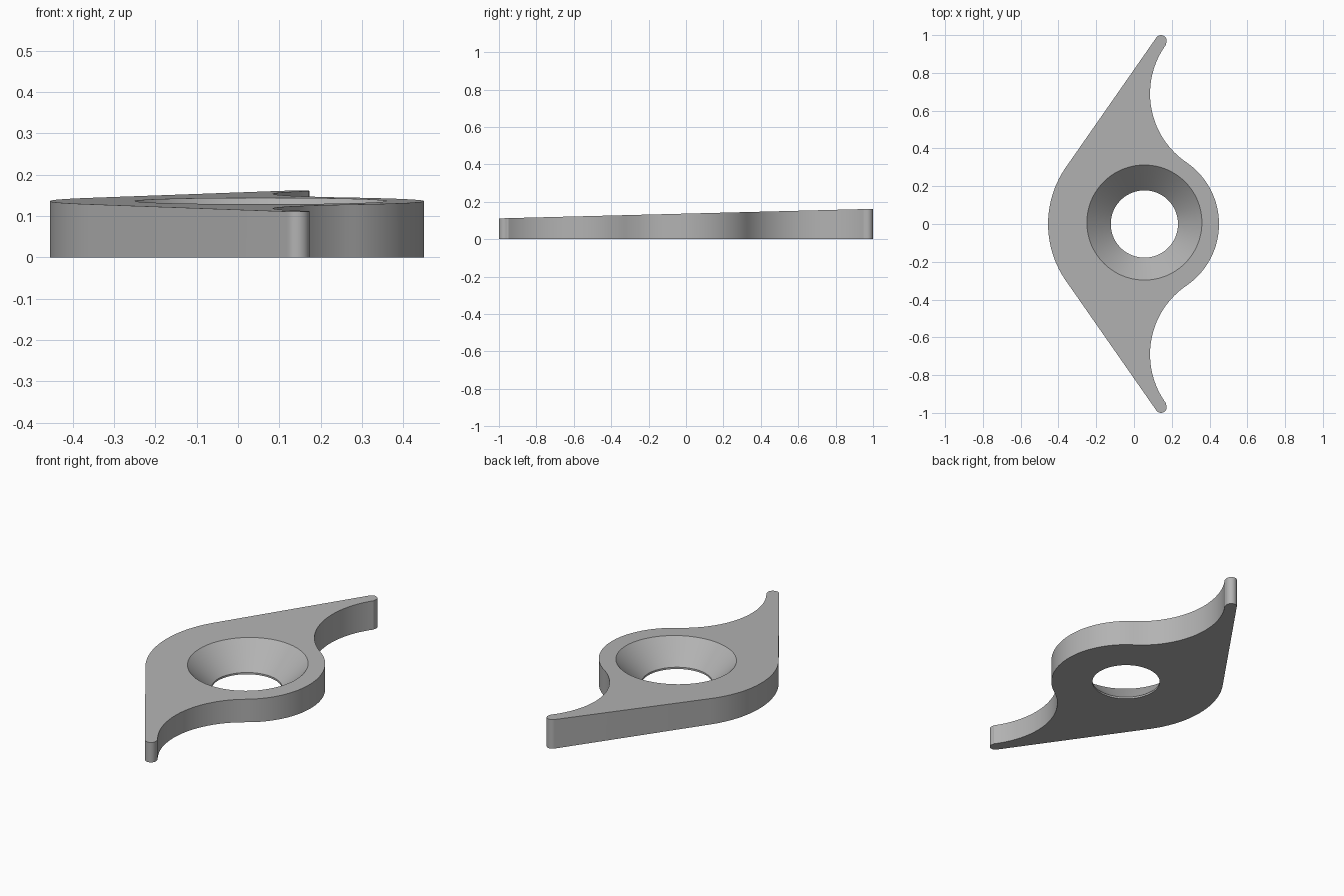
import bpy
import bmesh
from math import sin, cos, atan2, pi, radians

cube = bpy.data.objects.get("Cube")
if cube:
    bpy.data.objects.remove(cube, do_unlink=True)

# Key dimensions
HOLE_X = 0.055
HOLE_R = 0.178
LIP = 0.01
MID_H = 0.1365
SLOPE = 0.0255
SEGMENTS = 96


def top_z(y):
    return MID_H + SLOPE * y


def arc(cx, cy, r, a0, a1, n):
    """Points along an arc, both ends included."""
    angles = [a0 + (a1 - a0) * i / n for i in range(n + 1)]
    return [(cx + r * cos(a), cy + r * sin(a)) for a in angles]


# Outline of the back half: round nose, concave notch, horn tip, broad side
notch = (0.525, 0.69)
tip = (0.143, 0.97)
a_nose = atan2(notch[1], notch[0] - HOLE_X)
a_tip = atan2(tip[1] - notch[1], tip[0] - notch[0])
a_line = radians(145.1)
half = arc(HOLE_X, 0, 0.395, 0, a_nose, 20)
half += arc(*notch, 0.44, a_nose + pi, a_tip, 32)[1:]
half += arc(*tip, 0.03, a_tip - pi, a_line, 16)[1:]
half += arc(0.07, 0, 0.525, a_line, pi, 14)
outline = half + [(x, -y) for x, y in half[-2:0:-1]]

bm = bmesh.new()


def loop(points):
    """Closed ring of vertices and its edges."""
    verts = [bm.verts.new(p) for p in points]
    edges = [bm.edges.new((v, verts[i - 1])) for i, v in enumerate(verts)]
    return verts, edges


def bridge(a, b):
    """Quads between two rings of equal size."""
    for i in range(len(a)):
        bm.faces.new((a[i - 1], a[i], b[i], b[i - 1]))


def hole_point(angle, r, z):
    return (HOLE_X + r * cos(angle), r * sin(angle), z)


# Outer wall, with the top rising towards the back
low, low_edges = loop([(x, y, 0) for x, y in outline])
high, high_edges = loop([(x, y, top_z(y)) for x, y in outline])
bridge(low, high)

# Countersunk hole: short straight lip, then a 45 degree cone to the sloped top
turns = [2 * pi * i / SEGMENTS for i in range(SEGMENTS)]
bottom, bottom_edges = loop([hole_point(a, HOLE_R, 0) for a in turns])
lip, lip_edges = loop([hole_point(a, HOLE_R, LIP) for a in turns])
rim_points = []
for a in turns:
    r = (HOLE_R - LIP + MID_H) / (1 - SLOPE * sin(a))
    rim_points.append(hole_point(a, r, top_z(r * sin(a))))
rim, rim_edges = loop(rim_points)
bridge(lip, bottom)
bridge(rim, lip)

# Flat top and underside around the hole
for edges in (high_edges + rim_edges, low_edges + bottom_edges):
    bmesh.ops.triangle_fill(bm, edges=edges, use_beauty=True)
bmesh.ops.recalc_face_normals(bm, faces=bm.faces[:])

mesh = bpy.data.meshes.new("winged_plate")
bm.to_mesh(mesh)
bm.free()
plate = bpy.data.objects.new("winged_plate", mesh)
bpy.context.collection.objects.link(plate)

# Plain grey material
grey = bpy.data.materials.new("plain_grey")
grey.use_nodes = True
colour = (0.45, 0.45, 0.45, 1)
grey.diffuse_color = colour
grey.node_tree.nodes["Principled BSDF"].inputs["Base Color"].default_value = colour
mesh.materials.append(grey)

# Smooth curved walls, sharp rims
bpy.ops.object.select_all(action="DESELECT")
plate.select_set(True)
bpy.context.view_layer.objects.active = plate
bpy.ops.object.shade_smooth_by_angle(angle=radians(30))
